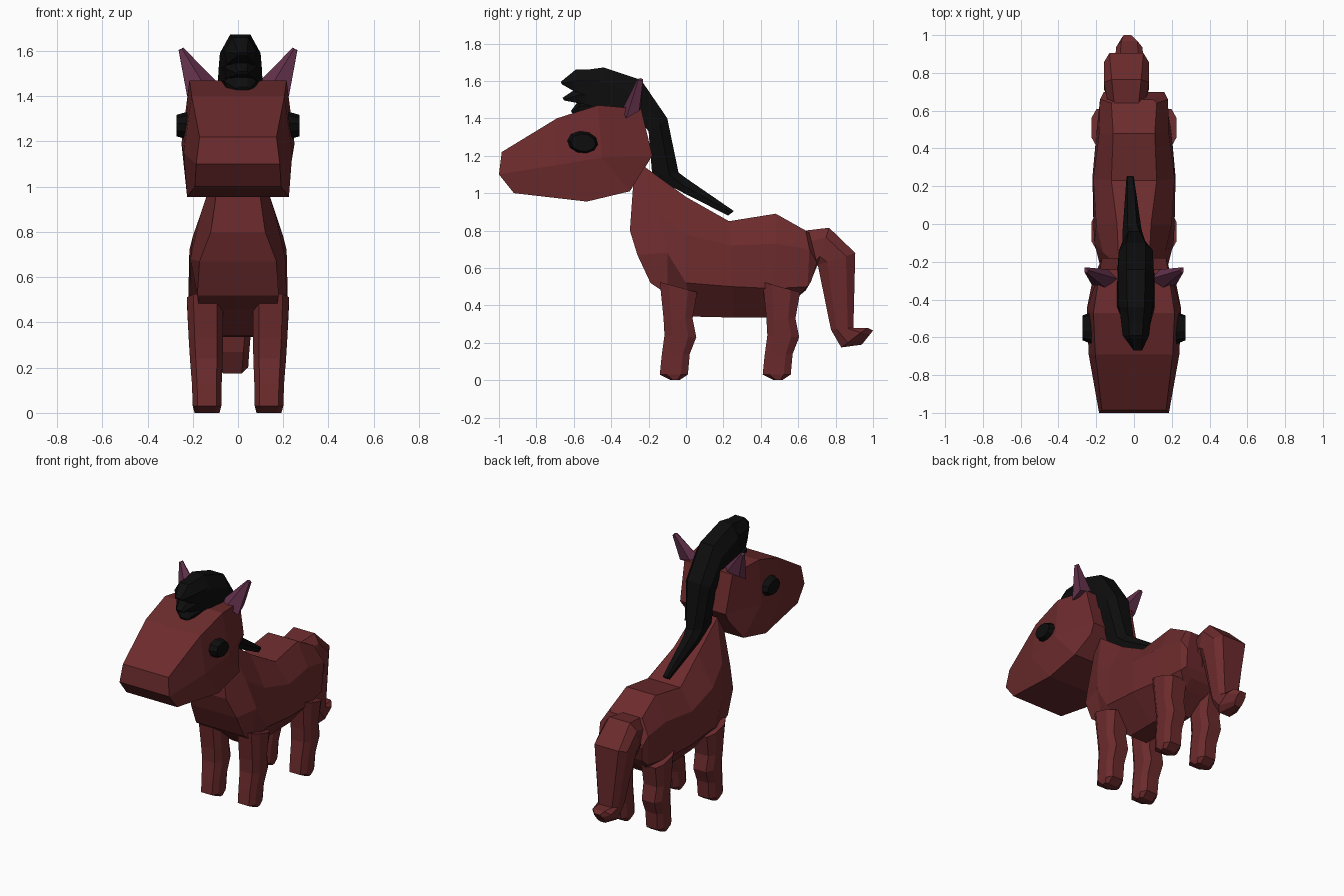
import bpy, bmesh
from mathutils import Matrix


def material(name, rgb):
    m = bpy.data.materials.new(name)
    m.diffuse_color = (*rgb, 1)
    return m


COAT = material("coat", (0.15, 0.024, 0.026))
HAIR = material("hair", (0.004, 0.004, 0.004))
EAR = material("ear_purple", (0.12, 0.03, 0.07))


def finish(name, bm, mat):
    bmesh.ops.recalc_face_normals(bm, faces=bm.faces)
    me = bpy.data.meshes.new(name)
    bm.to_mesh(me)
    bm.free()
    me.materials.append(mat)
    ob = bpy.data.objects.new(name, me)
    bpy.context.collection.objects.link(ob)
    return ob


def loft(name, stations, mat):
    """Each station: (centre x, [(y, z, half width), ...]) mirrored left/right into a ring."""
    bm = bmesh.new()
    rings = []
    for cx, levels in stations:
        pts = [(cx + w, y, z) for y, z, w in levels]
        pts += [(cx - w, y, z) for y, z, w in reversed(levels)]
        rings.append([bm.verts.new(p) for p in pts])
    n = len(rings[0])
    for a, b in zip(rings, rings[1:]):
        for i in range(n):
            j = (i + 1) % n
            bm.faces.new((a[i], a[j], b[j], b[i]))
    for r in (rings[0], rings[-1]):
        for i in range(n // 2 - 1):
            bm.faces.new((r[i], r[i + 1], r[n - 2 - i], r[n - 1 - i]))
    return finish(name, bm, mat)


def bar(cx, p, q, w, narrow=0.65, inset=0.25):
    """Chamfered section running from p to q (both y, z) with half width w."""
    def at(t):
        return p[0] + (q[0] - p[0]) * t, p[1] + (q[1] - p[1]) * t
    return cx, [(*at(0), w * narrow), (*at(inset), w), (*at(1 - inset), w), (*at(1), w * narrow)]


# Body with neck
loft("body", [
    (0, [(-.28, 1.08, .08), (-.30, .80, .12), (-.26, .67, .17), (-.19, .52, .18)]),
    (0, [(-.22, 1.14, .08), (-.15, .88, .165), (-.10, .68, .21), (-.10, .46, .17)]),
    (0, [(.00, .98, .09), (.00, .78, .20), (.00, .52, .215), (.04, .34, .065)]),
    (0, [(.23, .85, .12), (.24, .72, .215), (.25, .50, .22), (.25, .335, .07)]),
    (0, [(.48, .89, .11), (.48, .73, .185), (.47, .49, .20), (.45, .335, .065)]),
    (0, [(.64, .80, .12), (.66, .70, .18), (.65, .50, .17), (.58, .43, .08)]),
    (0, [(.66, .79, .10), (.70, .63, .16), (.67, .53, .14), (.64, .48, .08)]),
], COAT)

# Head
loft("head", [
    (0, [(-.985, 1.22, .17), (-1.0, 1.10, .185), (-.92, 1.0, .19)]),
    (0, [(-.69, 1.40, .205), (-.69, 1.15, .24), (-.53, .955, .225)]),
    (0, [(-.47, 1.47, .215), (-.45, 1.19, .25), (-.30, 1.01, .22)]),
    (0, [(-.24, 1.45, .18), (-.18, 1.20, .17), (-.22, 1.14, .16)]),
], COAT)

# Mane from forelock to withers
loft("mane", [
    (.01, [(-.60, 1.65, .03), (-.58, 1.57, .065), (-.54, 1.45, .06)]),
    (.01, [(-.44, 1.672, .045), (-.44, 1.59, .09), (-.44, 1.45, .10)]),
    (.01, [(-.24, 1.605, .05), (-.26, 1.53, .095), (-.27, 1.42, .10)]),
    (.01, [(-.10, 1.40, .05), (-.14, 1.37, .09), (-.20, 1.33, .09)]),
    (.00, [(-.04, 1.11, .03), (-.09, 1.10, .06), (-.18, 1.09, .06)]),
    (-.01, [(.00, 1.08, .025), (-.03, 1.05, .05), (-.05, 1.02, .045)]),
    (-.02, [(.255, .905, .015), (.245, .895, .02), (.225, .88, .015)]),
], HAIR)

# Jagged locks of the forelock
for k, (tip, top, low) in enumerate([((-.67, 1.585), 1.66, 1.54),
                                     ((-.66, 1.50), 1.57, 1.48),
                                     ((-.615, 1.43), 1.50, 1.43)]):
    y, z = tip
    root = -.59 if k == 0 else -.57
    loft(f"forelock_lock_{k + 1}", [
        (.02, [(y, z + .01, .02), (y + .005, z, .025), (y + .01, z - .005, .02)]),
        (.01, [(root, top, .035), (root, (top + low) / 2, .07), (root, low, .06)]),
        (.01, [(-.46, top, .04), (-.46, (top + low) / 2, .085), (-.46, low, .08)]),
    ], HAIR)

# Tail
loft("tail", [
    bar(-.04, (.64, .80), (.68, .56), .10),
    bar(-.04, (.765, .815), (.70, .61), .12),
    bar(-.04, (.905, .68), (.705, .615), .12, .75),
    bar(-.025, (.895, .28), (.775, .27), .075),
    bar(-.025, (.97, .28), (.83, .175), .07, .6),
    bar(-.035, (1.0, .265), (.94, .19), .03),
], COAT)

# Legs, eyes and ears on both sides
leg_profile = [  # front (y, z), back (y, z), centre x, half width
    ((-.14, .525), (.06, .47), .146, .08),
    ((-.12, .33), (.035, .33), .142, .076),
    ((-.115, .24), (.055, .23), .14, .072),
    ((-.13, .13), (.02, .14), .138, .066),
    ((-.14, .03), (.01, .03), .137, .063),
    ((-.08, .0), (-.035, .0), .137, .055),
]
for side, s in (("right", 1), ("left", -1)):
    for place, dy in (("front", 0), ("back", .55)):
        loft(f"{place}_leg_{side}",
             [bar(s * cx, (a[0] + dy, a[1]), (b[0] + dy, b[1]), w)
              for a, b, cx, w in leg_profile], COAT)

    bm = bmesh.new()
    bmesh.ops.create_cone(bm, cap_ends=True, segments=10, radius1=1, radius2=.72, depth=2)
    bmesh.ops.transform(bm, verts=bm.verts, matrix=Matrix.Translation((s * .24, -.55, 1.27))
                        @ Matrix.Rotation(-.12, 4, 'X')
                        @ Matrix.Diagonal((.032, .092, .066, 1))
                        @ Matrix.Rotation(s * 1.5708, 4, 'Y'))
    finish(f"eye_{side}", bm, HAIR)

    bm = bmesh.new()
    base = [(.09, -.29, 1.46), (.15, -.34, 1.45), (.225, -.32, 1.40),
            (.22, -.25, 1.44), (.14, -.24, 1.46)]
    tip = [(.242, -.245, 1.615), (.248, -.26, 1.61), (.262, -.255, 1.605),
           (.262, -.23, 1.60), (.25, -.23, 1.61)]
    rings = [[bm.verts.new((s * x, y, z)) for x, y, z in ring] for ring in (base, tip)]
    for i in range(5):
        j = (i + 1) % 5
        bm.faces.new((rings[0][i], rings[0][j], rings[1][j], rings[1][i]))
    for r in rings:
        bm.faces.new(r)
    finish(f"ear_{side}", bm, EAR)
